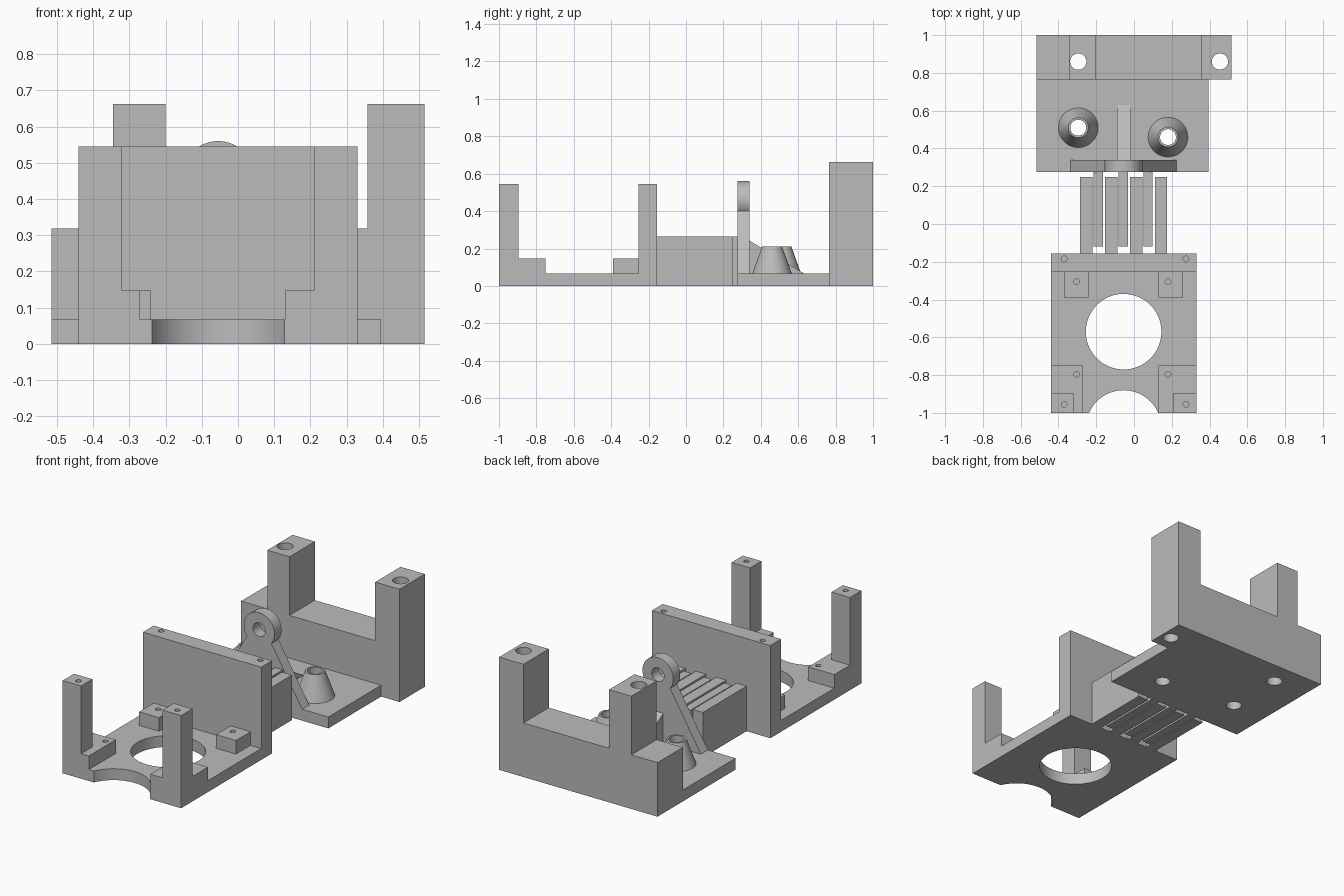
import bpy
import bmesh
import math
from mathutils import Matrix, Vector

cube = bpy.data.objects.get("Cube")
if cube:
    bpy.data.objects.remove(cube, do_unlink=True)

# Single material
grey = bpy.data.materials.new("plain grey")
grey.use_nodes = True
COLOUR = (0.5, 0.5, 0.5, 1)
grey.diffuse_color = COLOUR
grey.node_tree.nodes["Principled BSDF"].inputs["Base Color"].default_value = COLOUR


def finish(name, bm):
    bmesh.ops.recalc_face_normals(bm, faces=bm.faces)
    mesh = bpy.data.meshes.new(name)
    bm.to_mesh(mesh)
    bm.free()
    mesh.materials.append(grey)
    obj = bpy.data.objects.new(name, mesh)
    bpy.context.collection.objects.link(obj)
    return obj


def prism(name, points, lo, hi, axis="Y"):
    """Extrude an outline: XZ outline along Y, or YZ outline along X."""
    place = {"Y": lambda a, b: (a, lo, b), "X": lambda a, b: (lo, a, b)}[axis]
    step = Vector((0, hi - lo, 0)) if axis == "Y" else Vector((hi - lo, 0, 0))
    bm = bmesh.new()
    face = bm.faces.new([bm.verts.new(place(a, b)) for a, b in points])
    out = bmesh.ops.extrude_face_region(bm, geom=[face], use_keep_orig=True)
    verts = [v for v in out["geom"] if isinstance(v, bmesh.types.BMVert)]
    bmesh.ops.translate(bm, verts=verts, vec=step)
    return finish(name, bm)


def box(name, x0, x1, y0, y1, z0, z1):
    return prism(name, [(x0, z0), (x1, z0), (x1, z1), (x0, z1)], y0, y1)


def cone(name, x, y, z0, z1, r0, r1, turn=Matrix()):
    """Round solid from z0 to z1, optionally turned about the origin."""
    bm = bmesh.new()
    move = Matrix.Translation((x, y, (z0 + z1) / 2))
    bmesh.ops.create_cone(bm, cap_ends=True, segments=64, radius1=r0, radius2=r1,
                          depth=z1 - z0, matrix=turn @ move)
    return finish(name, bm)


def select(obj):
    bpy.ops.object.select_all(action="DESELECT")
    obj.select_set(True)
    bpy.context.view_layer.objects.active = obj


def cut(obj, cutter):
    cutter.hide_render = True
    mod = obj.modifiers.new("hole", "BOOLEAN")
    mod.operation = "DIFFERENCE"
    mod.solver = "EXACT"
    mod.object = cutter
    select(obj)
    bpy.ops.object.modifier_apply(modifier=mod.name)
    bpy.data.objects.remove(cutter, do_unlink=True)


def drill(obj, x, y, r, z0=-0.1, z1=1):
    cut(obj, cone("hole_cutter", x, y, z0, z1, r, r))


MID = -0.055           # centre line of the front half
LEFT, RIGHT = -0.44, 0.33
FLOOR = 0.067          # thickness of both plates
PIN = 0.015            # radius of the screw holes

# Front plate with round opening and front notch
front_plate = box("front_plate", LEFT, RIGHT, -1, -0.155, 0, FLOOR)
drill(front_plate, MID, -0.57, 0.2)
drill(front_plate, MID, -1.08, 0.2)

# Upright wall behind the plate
wall = box("wall", LEFT, RIGHT, -0.255, -0.155, 0, 0.545)
for x in (-0.37, 0.275):
    drill(wall, x, -0.185, PIN, 0.4)

# Corner posts, front blocks and rear blocks
sides = (("right", (LEFT, -0.32), (LEFT, -0.27), (-0.37, -0.24), -0.37, -0.305),
         ("left", (0.21, RIGHT), (0.13, RIGHT), (0.13, 0.26), 0.275, 0.18))
for side, post_x, front_x, rear_x, post_pin, block_pin in sides:
    post = box(side + "_front_post", *post_x, -1, -0.895, FLOOR, 0.545)
    drill(post, post_pin, -0.955, PIN, 0.4)
    block = box(side + "_front_block", *front_x, -1, -0.75, FLOOR, 0.147)
    drill(block, block_pin, -0.795, PIN, 0.08)
    block = box(side + "_rear_block", *rear_x, -0.39, -0.25, FLOOR, 0.147)
    drill(block, block_pin, -0.305, PIN, 0.08)

# Interlocking fingers
for i in range(4):
    x = -0.285 + i * 0.132
    box(f"front_finger_{i + 1}", x, x + 0.065, -0.16, 0.25, 0, 0.265)
for i in range(3):
    x = -0.215 + i * 0.132
    box(f"rear_finger_{i + 1}", x, x + 0.05, -0.12, 0.28, 0, 0.265)

# Rear plate with two hollow cones
rear_plate = box("rear_plate", -0.515, 0.395, 0.275, 0.78, 0, FLOOR)
for side, x, y in (("right", -0.295, 0.51), ("left", 0.18, 0.46)):
    peg = cone(side + "_cone", x, y, FLOOR, 0.212, 0.105, 0.053)
    drill(peg, x, y, 0.042)
    drill(rear_plate, x, y, 0.042)

# Back block with two drilled towers
back_block = prism("back_block", [
    (-0.515, 0), (0.515, 0), (0.515, 0.663), (0.357, 0.663), (0.357, 0.318),
    (-0.2, 0.318), (-0.2, 0.663), (-0.345, 0.663), (-0.345, 0.318), (-0.515, 0.318)],
    0.765, 1)
for x in (-0.295, 0.455):
    drill(back_block, x, 0.86, 0.043)

# Tapered bracket with a round eye on top
EYE_Z, EYE_R = 0.46, 0.1
start = math.radians(-37)
sweep = math.pi - 2 * start
outline = [(-0.335, FLOOR), (0.225, FLOOR)]
for i in range(41):
    a = start + sweep * i / 40
    outline.append((MID + EYE_R * math.cos(a), EYE_Z + EYE_R * math.sin(a)))
bracket = prism("eye_bracket", outline, 0.275, 0.34)
sideways = Matrix.Rotation(math.pi / 2, 4, "X")
cut(bracket, cone("hole_cutter", MID, EYE_Z, -1, 0, 0.04, 0.04, sideways))

# Sloping brace behind the bracket
prism("brace", [(0.335, FLOOR), (0.63, FLOOR), (0.335, 0.245)], -0.09, -0.015, "X")

# Smooth the round surfaces, keep the edges sharp
for obj in list(bpy.context.scene.objects):
    if obj.type == "MESH":
        select(obj)
        bpy.ops.object.shade_smooth_by_angle(angle=math.radians(30))
